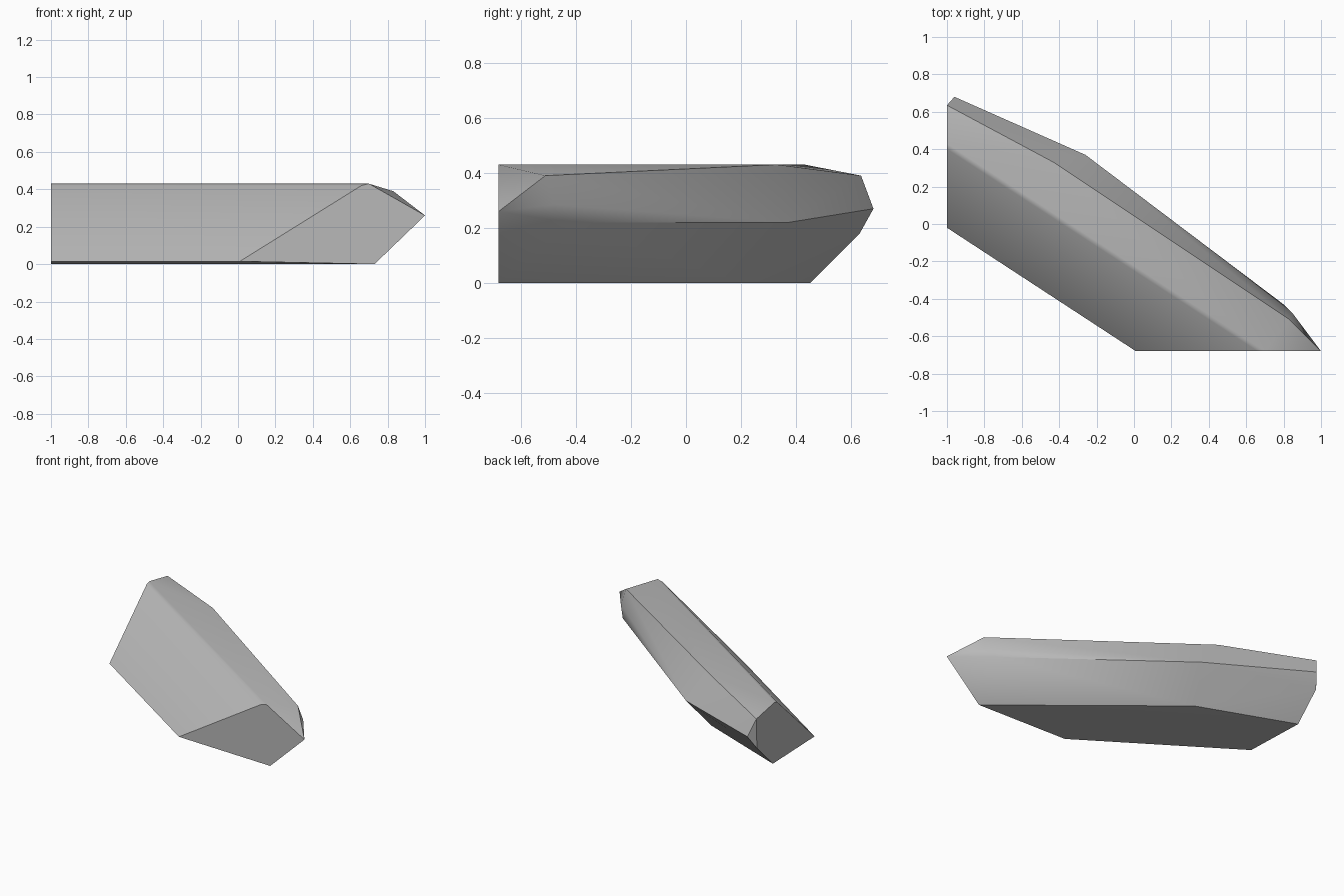
import bpy, bmesh, math

cube = bpy.data.objects.get("Cube")
if cube:
    bpy.data.objects.remove(cube, do_unlink=True)

# One grey stone colour
STONE = (0.48, 0.48, 0.48, 1)
mat = bpy.data.materials.new("grey stone")
mat.use_nodes = True
mat.diffuse_color = STONE
bsdf = mat.node_tree.nodes["Principled BSDF"]
bsdf.inputs["Base Color"].default_value = STONE
bsdf.inputs["Roughness"].default_value = 0.8

# Corner points of the rock, grouped by where they sit
underside = [(0.01, -0.68, 0.015), (0.73, -0.68, 0), (-0.34, 0.2, 0),
             (-1, 0.45, 0), (-1, -0.02, 0.015)]
back_ridge = [(0.8, -0.43, 0.22), (-0.26, 0.37, 0.22), (-0.96, 0.68, 0.27)]
pointed_end = [(1, -0.68, 0.26), (0.85, -0.48, 0.285), (0.83, -0.51, 0.39)]
cut_end = [(-1, 0.63, 0.18), (-1, 0.635, 0.39)]
top = [(0.7, -0.68, 0.43), (-1, 0.43, 0.43), (-0.43, 0.33, 0.43)]
front_bevel = [(0.66, -0.68, 0.42), (-1, 0.4, 0.42)]

# The rock is the convex skin around its corners
bm = bmesh.new()
for p in underside + back_ridge + pointed_end + cut_end + top + front_bevel:
    bm.verts.new(p)
bmesh.ops.convex_hull(bm, input=bm.verts[:])
bmesh.ops.dissolve_limit(bm, angle_limit=math.radians(1),
                         verts=bm.verts[:], edges=bm.edges[:])
bmesh.ops.recalc_face_normals(bm, faces=bm.faces[:])

mesh = bpy.data.meshes.new("rock_slab")
bm.to_mesh(mesh)
bm.free()
mesh.materials.append(mat)
rock = bpy.data.objects.new("rock_slab", mesh)
bpy.context.collection.objects.link(rock)

# Soft shading across the shallow ridges, crisp at the broken ends
bpy.ops.object.select_all(action="DESELECT")
rock.select_set(True)
bpy.context.view_layer.objects.active = rock
bpy.ops.object.shade_smooth_by_angle(angle=math.radians(35))
